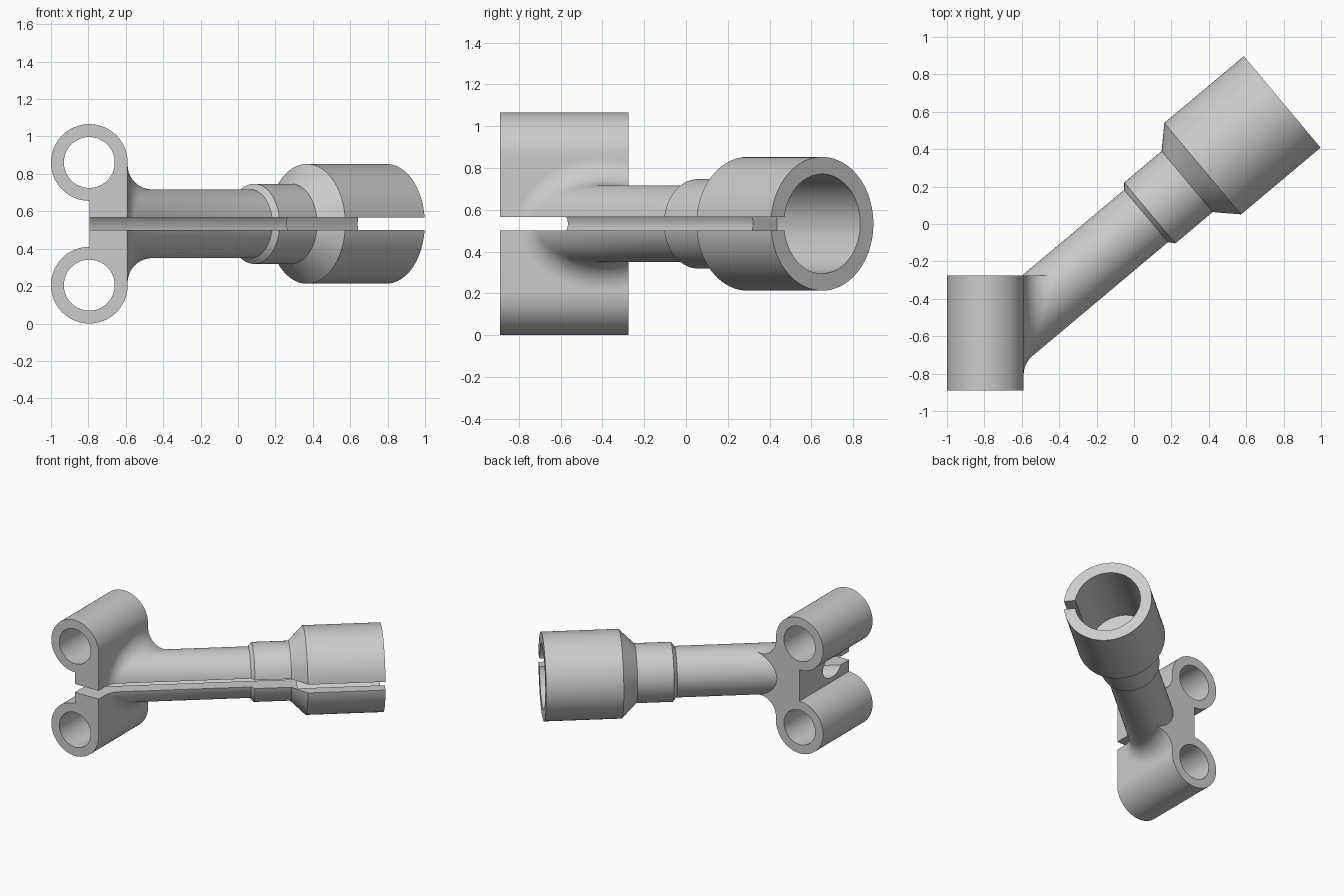
import bpy, bmesh, math
from mathutils import Vector

cube = bpy.data.objects.get("Cube")
if cube:
    bpy.data.objects.remove(cube, do_unlink=True)

# Main dimensions
SIDES = 96
MID_Z = 0.533
RING_X, RING_R, HOLE_R = -0.795, 0.205, 0.136
RING_Z = (0.205, 2 * MID_Z - 0.205)
FRONT_Y, BACK_Y = -0.89, -0.275
PLATE_X = RING_X + RING_R
ARM_R, FILLET_R = 0.184, 0.13
SLOT = 0.0325
ANGLE = math.radians(40)
END = Vector((0.793, 0.652, MID_Z))                      # middle of the socket mouth
ALONG = Vector((math.cos(ANGLE), math.sin(ANGLE), 0))    # arm axis
SIDE = Vector((math.sin(ANGLE), -math.cos(ANGLE), 0))    # towards the slot
UP = Vector((0, 0, 1))
TURNS = [2 * math.pi * i / SIDES for i in range(SIDES)]

steel = bpy.data.materials.new("plain grey")
steel.use_nodes = True
steel.diffuse_color = (0.6, 0.6, 0.6, 1)
steel.node_tree.nodes["Principled BSDF"].inputs["Base Color"].default_value = (0.6, 0.6, 0.6, 1)


def loft(name, rings):
    """Closed solid through rings that have equal point counts."""
    bm = bmesh.new()
    loops = [[bm.verts.new(p) for p in ring] for ring in rings]
    n = len(loops[0])
    for a, b in zip(loops, loops[1:]):
        for i in range(n):
            j = (i + 1) % n
            bm.faces.new((a[i], a[j], b[j], b[i]))
    bm.faces.new(loops[0])
    bm.faces.new(loops[-1])
    bmesh.ops.recalc_face_normals(bm, faces=bm.faces)
    mesh = bpy.data.meshes.new(name)
    bm.to_mesh(mesh)
    bm.free()
    mesh.materials.append(steel)
    obj = bpy.data.objects.new(name, mesh)
    bpy.context.collection.objects.link(obj)
    return obj


def radial(t):
    return SIDE * math.cos(t) + UP * math.sin(t)


def arm_ring(u, r):
    return [END + ALONG * u + radial(t) * r for t in TURNS]


def axis_at(x, t, r):
    """Axis point whose surface point at radius r lies on the plane at x."""
    return END + ALONG * ((x - END.x - radial(t).x * r) / ALONG.x)


def extrude_y(name, outline, y0, y1):
    return loft(name, [[(x, y, z) for x, z in outline] for y in (y0, y1)])


def box(name, corner, a, b, c):
    base = [corner, corner + a, corner + a + b, corner + b]
    return loft(name, [base, [p + c for p in base]])


def combine(obj, tool, operation):
    mod = obj.modifiers.new("combine", 'BOOLEAN')
    mod.operation, mod.solver, mod.object = operation, 'EXACT', tool
    bpy.context.view_layer.update()
    graph = bpy.context.evaluated_depsgraph_get()
    mesh = bpy.data.meshes.new_from_object(obj.evaluated_get(graph))
    obj.modifiers.clear()
    obj.data = mesh
    bpy.data.objects.remove(tool, do_unlink=True)


def circle(x, z, r, start, sweep, steps):
    return [(x + r * math.cos(start + sweep * i / steps),
             z + r * math.sin(start + sweep * i / steps)) for i in range(steps + 1)]


# Bracket: two tubes joined by a plate, drawn as one outline
three_quarters = -1.5 * math.pi
outline = circle(RING_X, RING_Z[0], RING_R, 0, three_quarters, 54)
outline += circle(RING_X, RING_Z[1], RING_R, -math.pi / 2, three_quarters, 54)
body = extrude_y("clamp_arm", outline, FRONT_Y, BACK_Y)

# Rolling-ball fillet where the arm meets the plate, trimmed at the plate's back
columns = []
for t in TURNS:
    out = radial(t)
    foot = axis_at(PLATE_X + FILLET_R, t, ARM_R + FILLET_R)
    centre = foot + out * (ARM_R + FILLET_R)
    to_plate, to_arm = Vector((-1, 0, 0)), -out
    sweep = to_plate.angle(to_arm)
    column = [centre + to_plate * FILLET_R - Vector((0.03, 0, 0))]
    for k in range(17):
        a = sweep * k / 16
        way = (to_plate * math.sin(sweep - a) + to_arm * math.sin(a)) / math.sin(sweep)
        column.append(centre + way * FILLET_R)
    column[-1] = foot + out * (ARM_R - 0.002)
    column.append(END - ALONG * 1.62 + out * 0.05)
    columns.append(column)
fillet = loft("fillet", list(zip(*columns)))
trim = box("trim", Vector((-1, BACK_Y, 0)), Vector((1, 0, 0)), Vector((0, 1, 0)), UP * 1.2)
combine(fillet, trim, 'DIFFERENCE')
combine(body, fillet, 'UNION')

# Arm, collar and socket as one turned profile with an oblique foot in the plate
foot_ring = [axis_at(-0.7, t, ARM_R) + radial(t) * ARM_R for t in TURNS]
profile = [(-0.95, ARM_R), (-0.924, 0.214), (-0.663, 0.214), (-0.555, 0.32), (0, 0.32)]
arm = loft("arm", [foot_ring] + [arm_ring(u, r) for u, r in profile])
combine(body, arm, 'UNION')

# Cable bore opening into the socket
bore_profile = [(-2.5, 0.088), (-0.62, 0.088), (-0.62, 0.238), (0.1, 0.238)]
combine(body, loft("bore", [arm_ring(u, r) for u, r in bore_profile]), 'DIFFERENCE')

# Lengthwise slot on the front side only
slot = box("slot", END - ALONG * 2.6 - UP * SLOT, ALONG * 2.8, SIDE * 0.6, UP * 2 * SLOT)
combine(body, slot, 'DIFFERENCE')

# Tube holes
for z in RING_Z:
    hole = circle(RING_X, z, HOLE_R, 0, 2 * math.pi, 72)[:-1]
    combine(body, extrude_y("hole", hole, FRONT_Y - 0.1, BACK_Y + 0.1), 'DIFFERENCE')

# Smooth curved walls, sharp edges
bpy.ops.object.select_all(action='DESELECT')
body.select_set(True)
bpy.context.view_layer.objects.active = body
bpy.ops.object.shade_smooth_by_angle(angle=math.radians(25))
